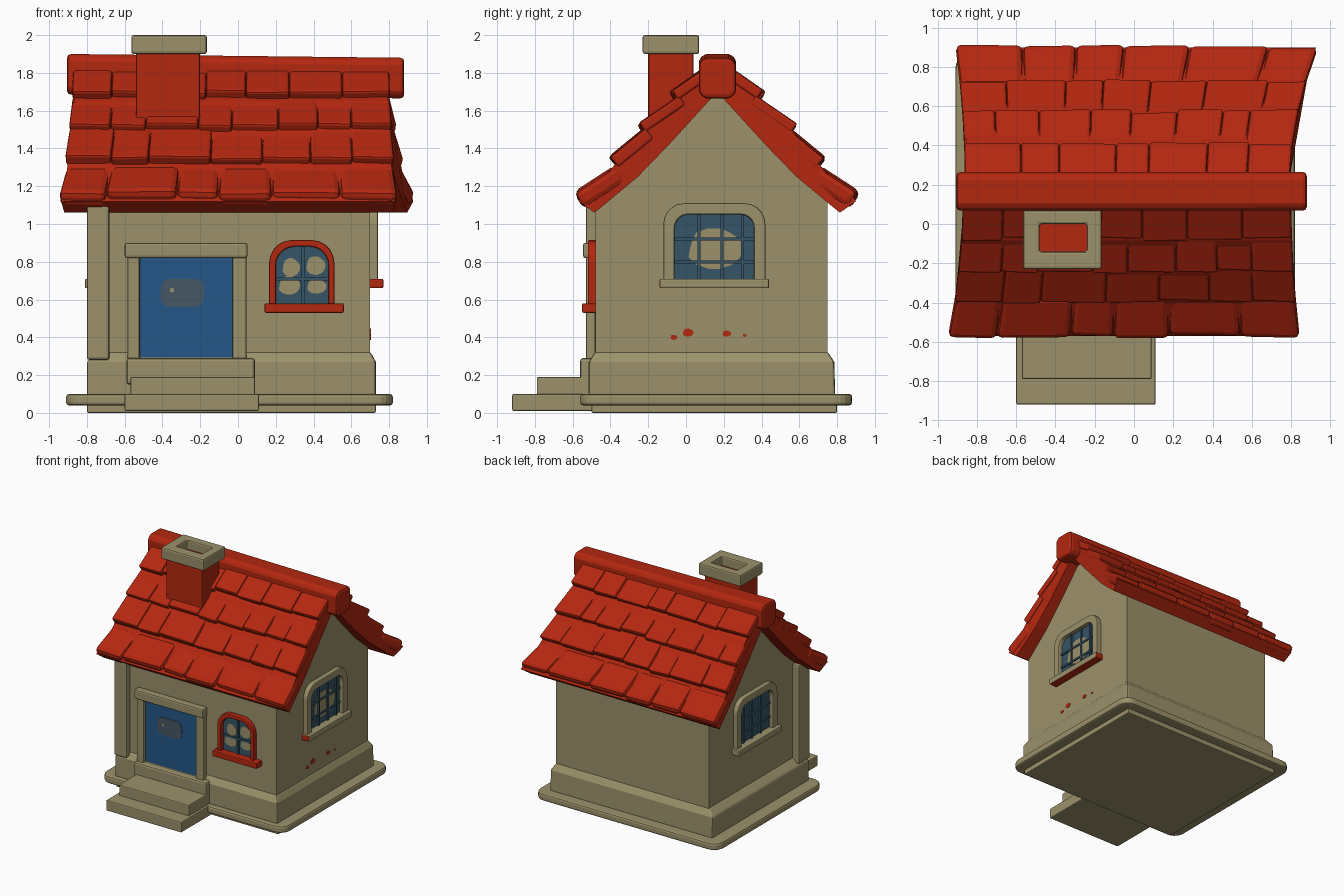
import bpy, bmesh, math, random
from mathutils import Vector

if "Cube" in bpy.data.objects:
    bpy.data.objects.remove(bpy.data.objects["Cube"])

random.seed(4)


def material(name, rgb):
    m = bpy.data.materials.new(name)
    m.diffuse_color = (*rgb, 1)
    m.use_nodes = True
    m.node_tree.nodes["Principled BSDF"].inputs["Base Color"].default_value = m.diffuse_color
    return m


TAN = material("tan plaster", (0.33, 0.285, 0.145))
RED = material("roof red", (0.45, 0.02, 0.005))
BLUE = material("door blue", (0.018, 0.095, 0.25))
GLASS = material("slate glass", (0.035, 0.09, 0.135))
PATCH = material("door patch grey", (0.06, 0.095, 0.125))


def make(name, verts, faces, mat, bevel=0.0, segs=2):
    me = bpy.data.meshes.new(name)
    bm = bmesh.new()
    vs = [bm.verts.new(v) for v in verts]
    for f in faces:
        bm.faces.new([vs[i] for i in f])
    bmesh.ops.recalc_face_normals(bm, faces=bm.faces)
    bm.to_mesh(me)
    bm.free()
    me.materials.append(mat)
    ob = bpy.data.objects.new(name, me)
    bpy.context.scene.collection.objects.link(ob)
    if bevel:
        b = ob.modifiers.new("bevel", 'BEVEL')
        b.width, b.segments, b.limit_method = bevel, segs, 'ANGLE'
        b.angle_limit = math.radians(35)
    return ob


# Planes: (u, w, depth) -> world position
def up(u, w, d): return (u, w, d)
def along_x(u, w, d): return (d, u, w)
def front(u, w, d): return (u, -0.48 - d, w)
def right(u, w, d): return (0.70 + d, u, w)
def left(u, w, d): return (-0.74 - d, u, w)


def prism(name, pts, lo, hi, mat, plane=up, bevel=0.0):
    n = len(pts)
    verts = [plane(u, w, d) for d in (lo, hi) for u, w in pts]
    faces = [range(n), range(n, 2 * n)]
    faces += [(i, (i + 1) % n, n + (i + 1) % n, n + i) for i in range(n)]
    return make(name, verts, faces, mat, bevel)


def ring(name, outer, inner, lo, hi, mat, plane=up, bevel=0.0):
    n = len(outer)
    verts = [plane(u, w, d) for pts, d in ((outer, lo), (outer, hi), (inner, hi), (inner, lo))
             for u, w in pts]
    faces = [(a * n + i, a * n + (i + 1) % n, (a + 1) % 4 * n + (i + 1) % n, (a + 1) % 4 * n + i)
             for a in range(4) for i in range(n)]
    return make(name, verts, faces, mat, bevel)


def rect(u0, u1, w0, w1):
    return [(u0, w0), (u1, w0), (u1, w1), (u0, w1)]


def rounded(u0, u1, w0, w1, r, bottom=False, n=5):
    """Rectangle with round top corners, or all corners round."""
    pts = []
    for cu, cw, a0, on in ((u0 + r, w0 + r, 180, bottom), (u1 - r, w0 + r, 270, bottom),
                           (u1 - r, w1 - r, 0, True), (u0 + r, w1 - r, 90, True)):
        if on:
            for k in range(n + 1):
                a = math.radians(a0 + 90 * k / n)
                pts.append((cu + r * math.cos(a), cw + r * math.sin(a)))
        else:
            pts.append((u0 if a0 == 180 else u1, w0))
    return pts


def blob(cu, cw, ru, rw, n=14):
    return [(cu + ru * math.cos(k * math.tau / n) * (1 + 0.08 * (-1) ** (k // 2)),
             cw + rw * math.sin(k * math.tau / n)) for k in range(n)]


def box(name, x0, x1, y0, y1, z0, z1, mat, bevel=0.008):
    return prism(name, rect(x0, x1, y0, y1), z0, z1, mat, up, bevel)


# Foundation, plinth and steps
box("foundation", -0.80, 0.73, -0.50, 0.80, 0.0, 0.06, TAN)
prism("base_slab", rounded(-0.91, 0.82, -0.56, 0.88, 0.09, True), 0.04, 0.10, TAN, up, 0.015)
verts = [p for z, x0, x1, y0, y1 in ((0.09, -0.80, 0.73, -0.515, 0.79), (0.27, -0.80, 0.73, -0.515, 0.785),
                                     (0.325, -0.74, 0.70, -0.48, 0.75))
         for p in [(x, y, z) for x, y in rect(x0, x1, y0, y1)]]
make("plinth", verts, [range(4), range(8, 12)] + [(r + i, r + (i + 1) % 4, r + 4 + (i + 1) % 4, r + 4 + i)
                                                  for r in (0, 4) for i in range(4)], TAN, 0.012)
box("lower_step", -0.60, 0.11, -0.92, -0.45, 0.01, 0.10, TAN)
box("upper_step", -0.57, 0.09, -0.79, -0.45, 0.09, 0.19, TAN)
box("threshold", -0.59, 0.09, -0.56, -0.45, 0.15, 0.29, TAN, 0.015)

# Walls with curved gables, and the front left corner post
prism("walls", [(-0.48, 0.2), (-0.48, 1.10), (-0.26, 1.28), (-0.09, 1.46), (0.165, 1.74),
                (0.42, 1.46), (0.59, 1.28), (0.75, 1.12), (0.75, 0.2)], -0.74, 0.70, TAN, along_x)
box("corner_post", -0.80, -0.68, -0.53, -0.38, 0.28, 1.12, TAN, 0.015)

# Door
prism("door", rect(-0.53, -0.02, 0.28, 0.83), 0.0, 0.02, BLUE, front)
prism("door_patch", rounded(-0.41, -0.18, 0.56, 0.71, 0.05, True), 0.015, 0.024, PATCH, front)
prism("door_knob", blob(-0.35, 0.65, 0.012, 0.012), 0.02, 0.028, TAN, front)
for name, u0, u1 in (("left", -0.585, -0.52), ("right", -0.03, 0.045)):
    prism("door_jamb_" + name, rect(u0, u1, 0.28, 0.83), 0.0, 0.05, TAN, front, 0.01)
prism("door_lintel", rect(-0.60, 0.05, 0.82, 0.90), 0.0, 0.065, TAN, front, 0.012)


def window(name, plane, opening, frame, radii, sill, bars_u, bars_w, blobs, mat, bar_mat):
    u0, u1, w0, w1 = opening
    prism(name + "_pane", rounded(*opening, radii[0]), -0.01, 0.004, GLASS, plane)
    for k, b in enumerate(blobs):
        prism(f"{name}_reflection_{k}", blob(*b), 0.0, 0.008, TAN, plane)
    for k, u in enumerate(bars_u):
        prism(f"{name}_upright_{k}", rect(u - 0.008, u + 0.008, w0, w1), 0, 0.018, bar_mat, plane)
    for k, w in enumerate(bars_w):
        prism(f"{name}_crossbar_{k}", rect(u0, u1, w - 0.008, w + 0.008), 0, 0.016, bar_mat, plane)
    ring(name + "_frame", rounded(*frame, radii[1]), rounded(*opening, radii[0]), -0.01, 0.04,
         mat, plane, 0.008)
    return prism(name + "_sill", rect(*sill), -0.01, 0.07, mat, plane, 0.008)


# Windows: small red one in front, matching tan ones in both gables
window("front_window", front, (0.20, 0.48, 0.57, 0.88), (0.165, 0.51, 0.57, 0.915), (0.10, 0.12),
       (0.14, 0.56, 0.53, 0.58), [0.345], [0.71],
       [(0.27, 0.675, 0.055, 0.05), (0.415, 0.67, 0.05, 0.04), (0.28, 0.77, 0.045, 0.05),
        (0.41, 0.78, 0.05, 0.05)], RED, GLASS)
for side, plane in (("right", right), ("left", left)):
    sill = window(side + "_window", plane, (-0.06, 0.36, 0.70, 1.05), (-0.12, 0.42, 0.70, 1.11),
                  (0.07, 0.11), (-0.14, 0.44, 0.66, 0.71), [0.07, 0.19, 0.30], [0.80, 0.92],
                  [(0.15, 0.87, 0.14, 0.11)] if side == "right" else [], TAN, GLASS)
    if side == "right":  # red ends and underside
        sill.data.materials.append(RED)
        for f in sill.data.polygons:
            f.material_index = int(abs(f.normal.y) > 0.5 or f.normal.z < -0.5)

# Small red flecks on the right wall
for k, (y, z, r) in enumerate(((-0.065, 0.40, 0.018), (0.01, 0.425, 0.028), (0.215, 0.42, 0.022), (0.31, 0.41, 0.01))):
    prism(f"wall_fleck_{k}", blob(y, z, r, r * 0.75), -0.002, 0.004, RED, right)

# Roof: a shell under four rows of uneven shingles on each slope
RIDGE = 0.165
SHELL = [(0, 1.82), (0.25, 1.65), (0.42, 1.47), (0.57, 1.28), (0.70, 1.17), (0.735, 1.12), (0.65, 1.06),
         (0.60, 1.10), (0.42, 1.25), (0.255, 1.42), (0, 1.70)]
ROWS = [((0.02, 1.86), (0.25, 1.70), 0.06, 7), ((0.20, 1.68), (0.42, 1.53), 0.06, 8),
        ((0.38, 1.51), (0.575, 1.35), 0.07, 7), ((0.54, 1.31), (0.755, 1.17), 0.10, 6)]
FLARE = {-1: (-0.87, -0.95, 0.80, 0.845), 1: (-0.86, -0.91, 0.79, 0.945)}  # x at ridge and eave


def roof_x(side, d, t):
    l0, l1, r0, r1 = FLARE[side]
    k = (d / 0.75) ** 2
    a, b = l0 + (l1 - l0) * k, r0 + (r1 - r0) * k
    return a + (b - a) * t


for side, label in ((-1, "front"), (1, "back")):
    n = len(SHELL)
    verts = [(roof_x(side, d, t), RIDGE + side * d, z) for t in (0.006, 0.994) for d, z in SHELL]
    make(f"{label}_roof_shell", verts, [range(n), range(n, 2 * n)] +
         [(i, (i + 1) % n, n + (i + 1) % n, n + i) for i in range(n)], RED)
    for r, (top, bot, thick, count) in enumerate(ROWS):
        slope = (Vector(bot) - Vector(top)).normalized()
        normal = Vector((-slope.y, slope.x))
        cuts = [0] + [(k + random.uniform(-0.25, 0.25)) / count for k in range(1, count)] + [1]
        verts, faces = [], []
        for t0, t1 in zip(cuts, cuts[1:]):
            lift, slip = random.uniform(-0.008, 0.006), random.uniform(-0.012, 0.008)
            s = len(verts)
            for drop in (0, thick):
                a = Vector(top) + normal * (lift - drop)
                for p, t in ((a, t0), (a, t1), (Vector(bot) + slope * slip + normal * (lift - drop), t1),
                             (Vector(bot) + slope * (slip + random.uniform(-0.01, 0.005))
                              + normal * (lift - drop), t0)):
                    verts.append((roof_x(side, max(p.x, 0), t), RIDGE + side * p.x, p.y))
            faces += [[s + i for i in f] for f in ((0, 1, 2, 3), (4, 5, 6, 7), (0, 1, 5, 4), (1, 2, 6, 5),
                                                   (2, 3, 7, 6), (3, 0, 4, 7))]
        make(f"{label}_shingle_row_{r + 1}", verts, faces, RED, 0.03 if r == 3 else 0.014)

# Ridge beam, dropping slightly to the right
ridge = prism("ridge_beam", rounded(0.068, 0.265, 1.685, 1.90, 0.04, True, 2), -0.905, 0.88, RED, along_x, 0.02)
for v in ridge.data.vertices:
    v.co.z -= 0.02 * (v.co.x + 0.905) / 1.785

# Chimney
box("chimney_shaft", -0.54, -0.20, -0.20, 0.04, 1.50, 1.92, RED, 0.012)
ring("chimney_cap", rect(-0.565, -0.165, -0.23, 0.07), rect(-0.48, -0.24, -0.14, 0.0), 1.90, 2.0, TAN, up, 0.012)
